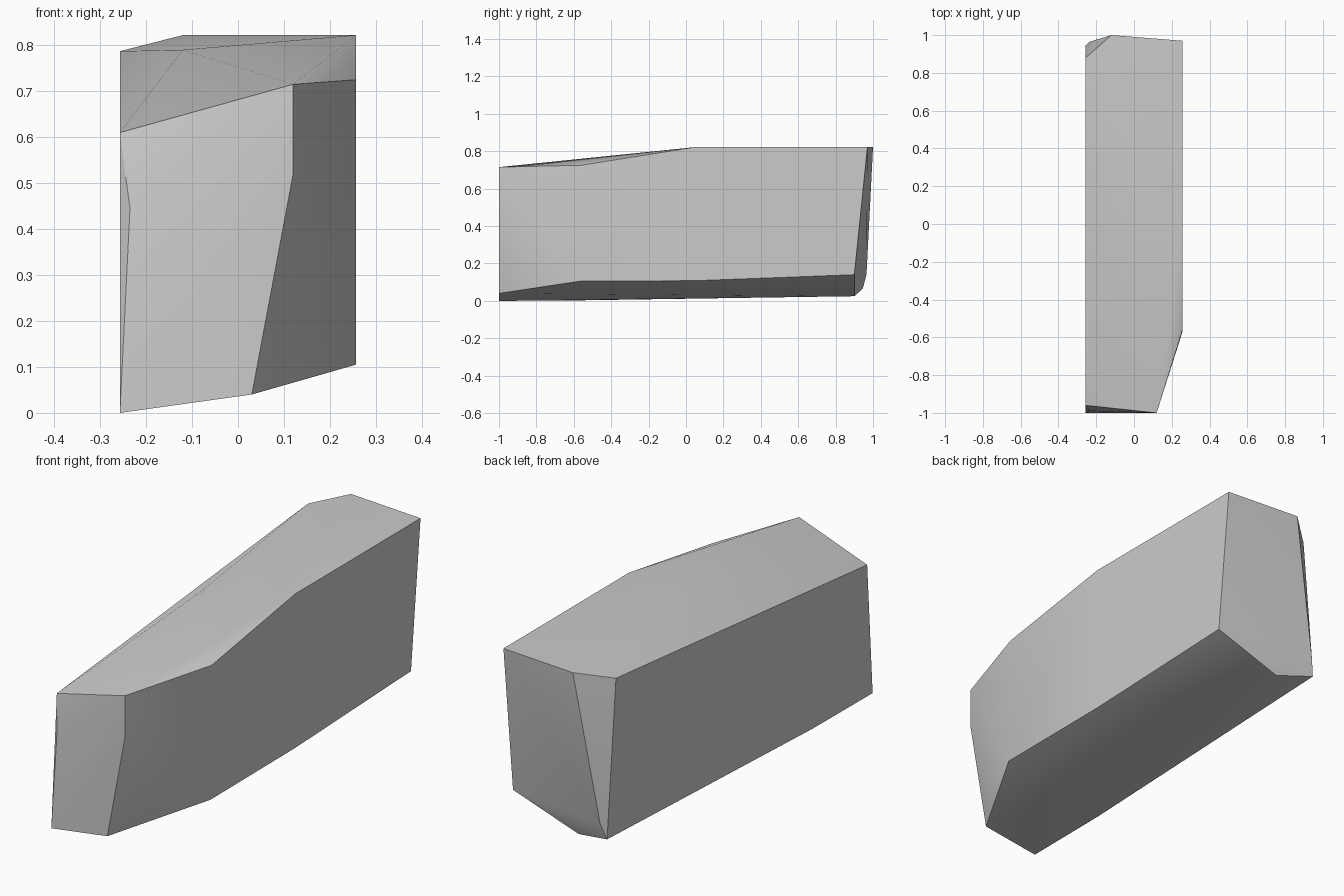
import bpy
import bmesh
import math

default_cube = bpy.data.objects.get("Cube")
if default_cube is not None:
    bpy.data.objects.remove(default_cube, do_unlink=True)


def make_material(name, colour):
    material = bpy.data.materials.new(name)
    material.use_nodes = True
    material.diffuse_color = colour
    shader = material.node_tree.nodes["Principled BSDF"]
    shader.inputs["Base Color"].default_value = colour
    return material


# Outer width of the block on either side of the centre
SIDE = 0.257

# Slanted front end of the block, with its chipped right-hand edge
front_end = [
    (-SIDE, -1, 0), (-0.235, -0.99, 0.445), (-SIDE, -0.96, 0.61),
    (0.12, -1, 0.715), (0.12, -1, 0.52), (0.03, -1, 0.04),
]

# Shoulders and belly along the length
middle = [
    (SIDE, -0.56, 0.725), (SIDE, 0.05, 0.822), (-0.12, -0.1, 0.79),
    (SIDE, -0.57, 0.105), (SIDE, 0.05, 0.108), (-SIDE, -0.56, 0.003),
]

# Back end with its cut corner and worn foot
back_end = [
    (SIDE, 0.97, 0.822), (-0.12, 1, 0.822), (-SIDE, 0.88, 0.787),
    (-SIDE, 0.945, 0.065), (-0.235, 0.965, 0.14),
    (SIDE, 0.9, 0.14), (-0.08, 0.9, 0.025),
]


def make_hull(name, points, material):
    """Wrap a faceted skin around the corner points."""
    mesh = bpy.data.meshes.new(name)
    bm = bmesh.new()
    corners = [bm.verts.new(point) for point in points]
    bmesh.ops.convex_hull(bm, input=corners)
    loose = [v for v in bm.verts if not v.link_faces]
    bmesh.ops.delete(bm, geom=loose, context="VERTS")
    bmesh.ops.recalc_face_normals(bm, faces=bm.faces)
    bm.to_mesh(mesh)
    bm.free()
    mesh.materials.append(material)
    block = bpy.data.objects.new(name, mesh)
    bpy.context.collection.objects.link(block)
    return block


stone = make_material("stone_grey", (0.6, 0.6, 0.6, 1))
block = make_hull("stone_block", front_end + middle + back_end, stone)

# Soften the shallow facets, keep the block edges crisp
bpy.ops.object.select_all(action="DESELECT")
block.select_set(True)
bpy.context.view_layer.objects.active = block
bpy.ops.object.shade_smooth_by_angle(angle=math.radians(30))
